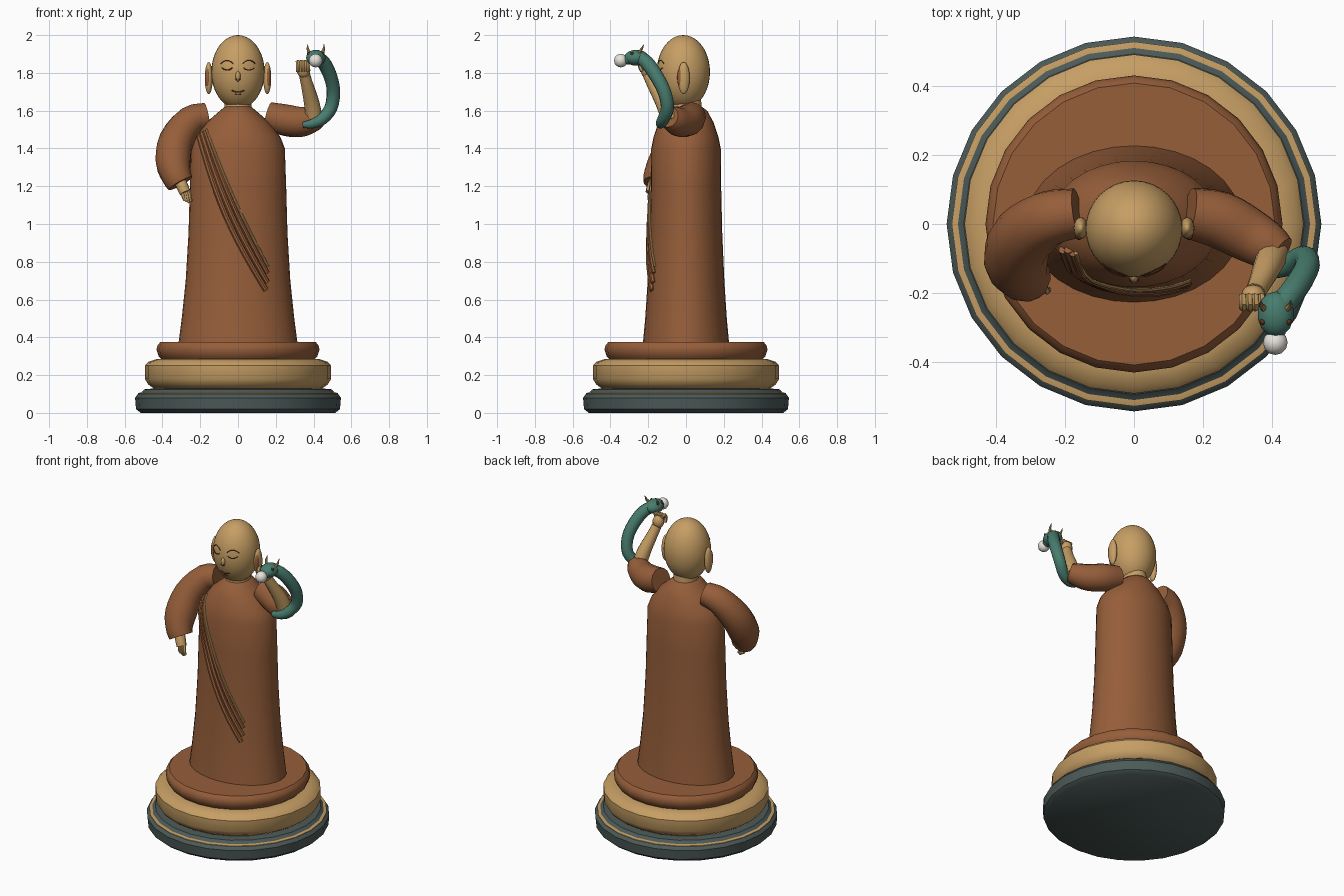
import bpy, bmesh, math
from mathutils import Vector, Matrix

if "Cube" in bpy.data.objects:
    bpy.data.objects.remove(bpy.data.objects["Cube"])


def mat(name, r, g, b):
    m = bpy.data.materials.new(name)
    lin = [((c / 255 + 0.055) / 1.055) ** 2.4 for c in (r, g, b)]
    m.diffuse_color = (*lin, 1)
    m.use_nodes = True
    m.node_tree.nodes["Principled BSDF"].inputs["Base Color"].default_value = m.diffuse_color
    return m


ROBE = mat("terracotta", 150, 94, 58)
GOLD = mat("gold", 198, 158, 100)
SLATE = mat("slate", 76, 90, 88)
TEAL = mat("teal", 72, 124, 110)
PEARL = mat("pearl white", 232, 228, 220)
DARK = mat("dark brown", 92, 48, 26)


def finish(name, bm, material, angle=40):
    bmesh.ops.recalc_face_normals(bm, faces=bm.faces)
    me = bpy.data.meshes.new(name)
    bm.to_mesh(me)
    bm.free()
    me.materials.append(material)
    me.shade_smooth()
    me.set_sharp_from_angle(angle=math.radians(angle))
    ob = bpy.data.objects.new(name, me)
    bpy.context.collection.objects.link(ob)
    return ob


def skin(bm, rings):
    """Join successive rings of points into a capped surface."""
    rows = [[bm.verts.new(p) for p in r] for r in rings]
    n = len(rows[0])
    for a, b in zip(rows, rows[1:]):
        for i in range(n):
            j = (i + 1) % n
            bm.faces.new((a[i], a[j], b[j], b[i]))
    bm.faces.new(rows[0][::-1])
    bm.faces.new(rows[-1])


def lathe(name, profile, material, n=24, angle=40):
    """Profile rows are (z, x radius, y radius)."""
    bm = bmesh.new()
    skin(bm, [[(rx * math.cos(2 * math.pi * i / n), ry * math.sin(2 * math.pi * i / n), z)
               for i in range(n)] for z, rx, ry in profile])
    return finish(name, bm, material, angle)


def round_lathe(name, profile, material):
    return lathe(name, [(z, r, r) for z, r in profile], material)


def spline(pts, steps):
    """Catmull-Rom through points of (x, y, z, radius)."""
    p = [Vector(q) for q in pts]
    p = [p[0] * 2 - p[1]] + p + [p[-1] * 2 - p[-2]]
    out = []
    for k in range(1, len(p) - 2):
        a, b, c, d = p[k - 1:k + 3]
        for s in range(steps):
            t = s / steps
            out.append(0.5 * (2 * b + (c - a) * t + (2 * a - 5 * b + 4 * c - d) * t * t
                              + (3 * b - a - 3 * c + d) * t ** 3))
    return out + [p[-2]]


def tube(name, pts, material, n=12, steps=3, bm=None):
    own = bm is None
    bm = bmesh.new() if own else bm
    path = spline(pts, steps)
    pos = [q.to_3d() for q in path]
    side, rings = None, []
    for i, c in enumerate(pos):
        t = (pos[min(i + 1, len(pos) - 1)] - pos[max(i - 1, 0)]).normalized()
        side = t.orthogonal() if side is None else side - t * side.dot(t)
        side.normalize()
        up = t.cross(side)
        rings.append([c + path[i][3] * (side * math.cos(2 * math.pi * k / n)
                                        + up * math.sin(2 * math.pi * k / n)) for k in range(n)])
    skin(bm, rings)
    return finish(name, bm, material) if own else None


def ball(name, loc, size, material, u=20, v=14, rot=None):
    bm = bmesh.new()
    bmesh.ops.create_uvsphere(bm, u_segments=u, v_segments=v, radius=1)
    m = Matrix.Translation(loc) @ (rot or Matrix()) @ Matrix.Diagonal((*size, 1))
    bmesh.ops.transform(bm, matrix=m, verts=bm.verts)
    return finish(name, bm, material, 60)


# Stepped round pedestal
round_lathe("pedestal_foot", [(0, .515), (.02, .54), (.08, .545), (.1, .53), (.105, .515),
                              (.125, .495), (.13, .44)], SLATE)
round_lathe("pedestal_trim", [(.094, .51), (.094, .53), (.104, .53), (.108, .515), (.108, .5)], GOLD)
round_lathe("pedestal_cushion", [(.125, .44), (.15, .475), (.18, .493), (.25, .493),
                                 (.27, .475), (.285, .43), (.285, .38)], GOLD)
round_lathe("pedestal_top", [(.28, .40), (.3, .42), (.335, .432), (.36, .425), (.376, .41)], ROBE)

# Robe body with sloping shoulders
BODY = [(.37, .315, .228), (.5, .298, .216), (.7, .277, .203), (.95, .262, .192), (1.2, .255, .186),
        (1.4, .248, .184), (1.46, .225, .172), (1.54, .165, .145), (1.6, .095, .112), (1.63, .06, .07)]
lathe("robe_body", BODY, ROBE, 32, 50)
lathe("neck", [(1.57, .075, .085), (1.66, .07, .08)], GOLD, 16)


def robe_y(x, z):
    """Front surface of the robe."""
    for (z0, a0, b0), (z1, a1, b1) in zip(BODY, BODY[1:]):
        if z0 <= z <= z1:
            t = (z - z0) / (z1 - z0)
            a, b = a0 + (a1 - a0) * t, b0 + (b1 - b0) * t
            return -b * math.sqrt(max(0.03, 1 - (x / a) ** 2))


# Diagonal sash folds with a gold edge
for name, (x0, z0), (x1, z1), r, bow, m in (
        ("sash_fold_lower", (-.205, 1.46), (.148, .65), .015, .035, ROBE),
        ("sash_fold_middle", (-.19, 1.48), (.155, .69), .015, .028, ROBE),
        ("sash_fold_upper", (-.175, 1.49), (.155, .74), .013, .02, ROBE),
        ("sash_gold_edge", (-.168, 1.50), (.16, .775), .007, .015, GOLD)):
    pts = []
    for i in range(13):
        t = i / 12
        b = bow * math.sin(math.pi * t)
        x, z = x0 + (x1 - x0) * t - b, z0 + (z1 - z0) * t - b * .4
        pts.append((x, robe_y(x, z) - .003, z, r))
    tube(name, pts, m, 8, 1)

# Head
HC, HR = Vector((0, -.014, 1.805)), Vector((.141, .141, .195))
ball("head", HC, HR, GOLD, 32, 20)
ball("nose", (0, -.15, 1.782), (.014, .022, .028), GOLD, 12, 8)


def face_line(name, pts, r):
    out = []
    for x, z in pts:
        y = HC.y - HR.y * math.sqrt(1 - (x / HR.x) ** 2 - ((z - HC.z) / HR.z) ** 2)
        out.append((x, y, z, r))
    tube(name, out, DARK, 6, 1)


# Painted-thin features: closed eyes, brows, nostrils, smile
ARC = [i / 4 for i in range(-4, 5)]
for s, side in ((-1, "right"), (1, "left")):
    face_line(side + "_eyelid", [(s * .058 + .028 * t, 1.815 + .012 * t * t) for t in ARC], .0032)
    face_line(side + "_brow", [(s * .058 + .034 * t, 1.866 - .018 * t * t) for t in ARC], .0028)
    ball(side + "_nostril", (s * .010, -.163, 1.766), (.004, .004, .003), DARK, 8, 6)
    # Long ears with a darker hollow
    ball(side + "_ear", (s * .155, -.012, 1.772), (.021, .032, .085), GOLD, 16, 12)
    ball(side + "_ear_hollow", (s * .160, -.026, 1.775), (.013, .021, .056), ROBE, 12, 8)
face_line("mouth", [(.032 * t, 1.698 + .010 * t * t) for t in ARC], .0032)
face_line("lower_lip", [(.014 * t, 1.684 + .004 * t * t) for t in ARC], .0025)

# Lowered arm
tube("right_sleeve", [(-.165, .032, 1.57, .072), (-.25, .015, 1.545, .082), (-.325, -.04, 1.445, .092),
                      (-.343, -.105, 1.33, .094), (-.325, -.145, 1.255, .08), (-.305, -.155, 1.215, .072)],
     ROBE, 14)
tube("right_wrist", [(-.315, -.16, 1.25, .03), (-.295, -.175, 1.2, .032), (-.28, -.185, 1.165, .03)], GOLD, 10)
bm = bmesh.new()
for i in range(4):
    x = -.296 + .011 * i
    tube("", [(x, -.18, 1.18, .011), (x + .008, -.195, 1.145, .011),
              (x + .015, -.19, 1.112 + .006 * abs(i - 2), .008)], GOLD, 6, 2, bm)
finish("right_fingers", bm, GOLD)

# Raised arm
tube("left_sleeve", [(.16, .032, 1.572, .075), (.25, .012, 1.55, .084), (.33, -.03, 1.54, .08),
                     (.39, -.065, 1.553, .07), (.425, -.088, 1.565, .055)], ROBE, 14)
tube("left_forearm", [(.405, -.085, 1.55, .046), (.39, -.12, 1.64, .042), (.365, -.175, 1.74, .033),
                      (.352, -.2, 1.79, .03)], GOLD, 12)
ball("left_palm", (.347, -.208, 1.815), (.036, .032, .042), GOLD, 12, 10)
bm = bmesh.new()
for i in range(4):
    x = .317 + .018 * i
    tube("", [(x, -.205, 1.855, .011), (x, -.23, 1.858, .012), (x, -.243, 1.835, .012),
              (x, -.232, 1.808, .010)], GOLD, 6, 2, bm)
finish("left_fingers", bm, GOLD)

# Serpent curling around the raised arm
tube("serpent_body", [(.345, -.13, 1.525, .016), (.39, -.135, 1.53, .025), (.445, -.12, 1.555, .032),
                      (.492, -.098, 1.615, .035), (.505, -.115, 1.7, .036), (.49, -.155, 1.78, .037),
                      (.455, -.205, 1.852, .037), (.415, -.25, 1.885, .035)], TEAL, 12)
ball("serpent_head", (.412, -.262, 1.88), (.053, .066, .042), TEAL, 14, 10)
ball("serpent_snout", (.412, -.305, 1.87), (.032, .03, .026), TEAL, 12, 8)
for s, side in ((-1, "right"), (1, "left")):
    tube("serpent_" + side + "_horn", [(.412 + s * .030, -.25, 1.9, .010), (.412 + s * .042, -.236, 1.925, .007),
                                       (.412 + s * .043, -.222, 1.952, .001)], GOLD, 8)
    ball("serpent_" + side + "_eye", (.412 + s * .038, -.285, 1.902), (.009, .009, .009), DARK, 8, 6)
ball("pearl", (.411, -.345, 1.865), (.036, .036, .036), PEARL, 12, 8)
